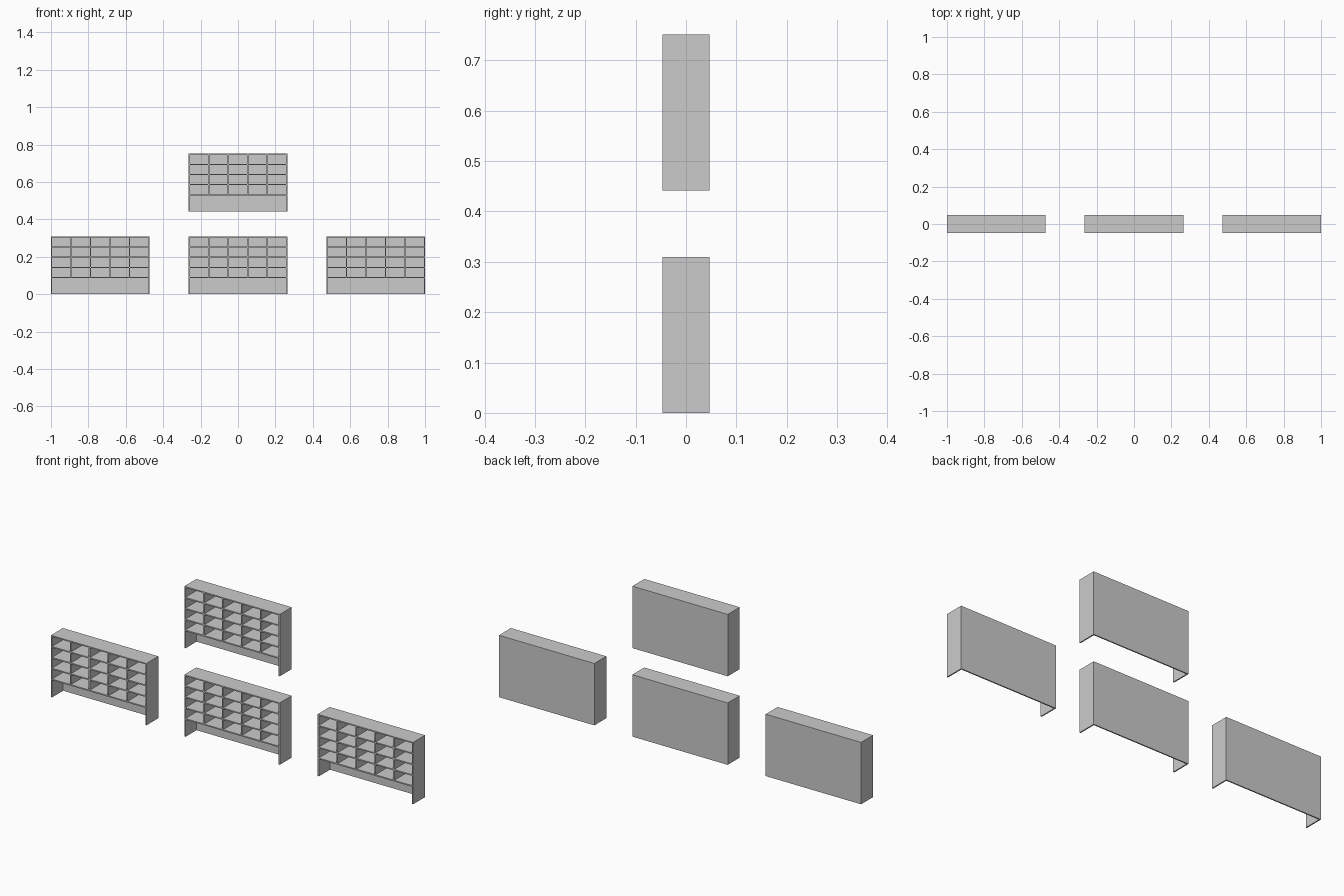
import bpy

if "Cube" in bpy.data.objects:
    bpy.data.objects.remove(bpy.data.objects["Cube"])

W, D, H = 0.527, 0.094, 0.309   # outer size of one unit
T = 0.006                       # board thickness
ROWS, COLS = 4, 5
BASE = 0.086                    # underside of the lowest shelf


def board(name, parent, lo, hi):
    """Box between two corners, given relative to the unit's bottom centre."""
    size = [b - a for a, b in zip(lo, hi)]
    mid = [(a + b) / 2 for a, b in zip(lo, hi)]
    bpy.ops.mesh.primitive_cube_add(size=1)
    o = bpy.context.object
    o.name = name
    for v in o.data.vertices:
        v.co = [c * s for c, s in zip(v.co, size)]
    o.parent = parent
    o.location = mid


def cubby_unit(x, z):
    root = bpy.data.objects.new("cubby_unit", None)
    bpy.context.collection.objects.link(root)
    root.location = (x, 0, z)
    w, d = W / 2, D / 2
    inner = w - T
    # outer carcass
    board("left_side", root, (-w, -d, 0), (-inner, d, H))
    board("right_side", root, (inner, -d, 0), (w, d, H))
    board("back_panel", root, (-inner, d - T, 0), (inner, d, H))
    # shelves, the last one being the top
    pitch = (H - T - BASE) / ROWS
    for i in range(ROWS + 1):
        z0 = BASE + i * pitch
        name = "top_board" if i == ROWS else "shelf"
        board(name, root, (-inner, -d, z0), (inner, d - T, z0 + T))
    # upright dividers between neighbouring shelves
    step = (W - T) / COLS
    for r in range(ROWS):
        z0 = BASE + r * pitch + T
        for c in range(1, COLS):
            xc = -w + T / 2 + c * step
            board("divider", root, (xc - T / 2, -d, z0),
                  (xc + T / 2, d - T, z0 + pitch - T))


# three units in a row and one above the middle
offset = 1 - W / 2
for x, z in ((-offset, 0), (0, 0), (offset, 0), (0, 0.442)):
    cubby_unit(x, z)
